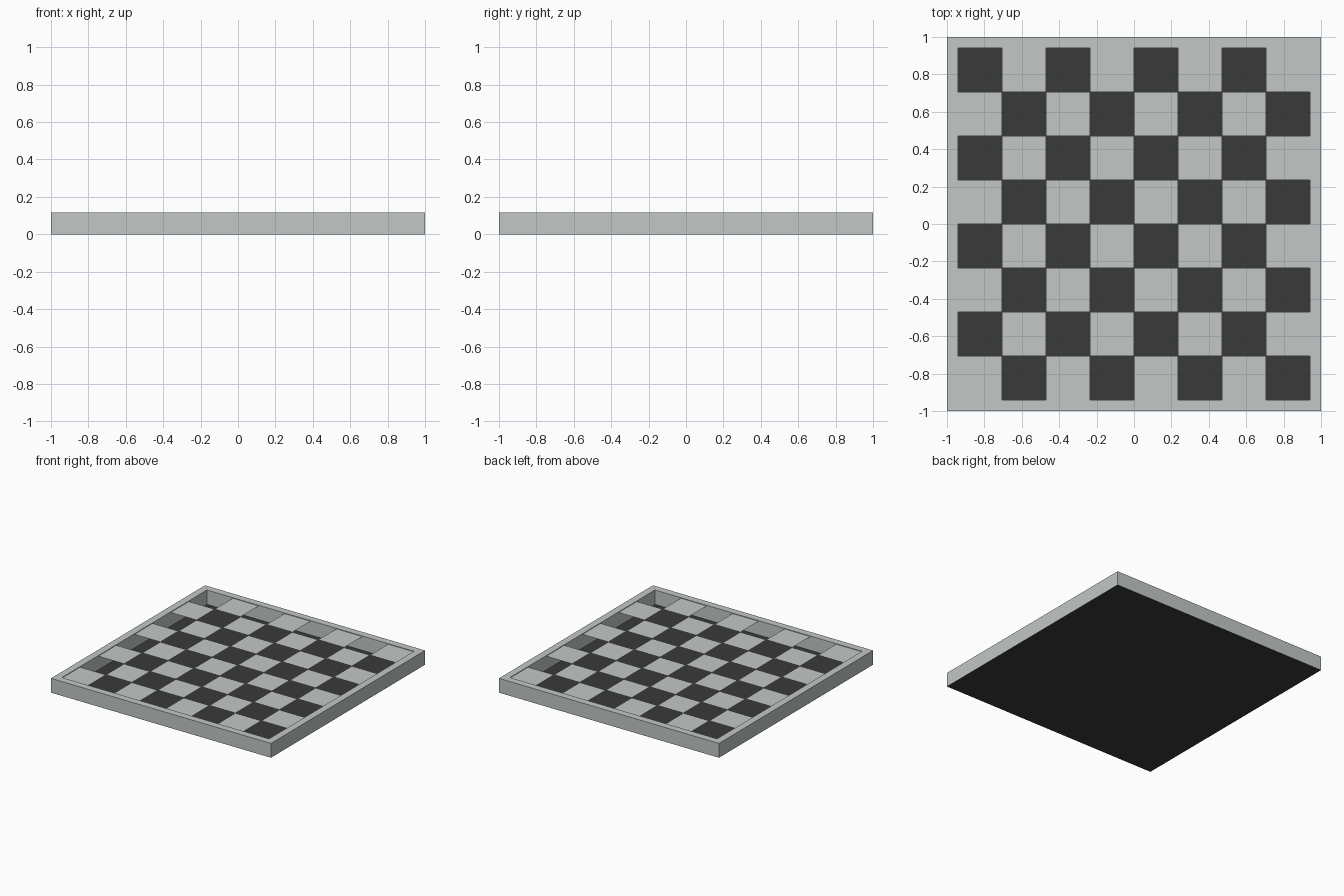
import bpy, bmesh

if "Cube" in bpy.data.objects:
    bpy.data.objects.remove(bpy.data.objects["Cube"])

U = 1 / 17            # frame bar width; squares are four units wide
H = 2 * U             # frame height
SQ = 4 * U
IN = 1 - U            # inner edge of the frame


def material(name, rgb):
    m = bpy.data.materials.new(name)
    m.diffuse_color = (*rgb, 1)
    m.use_nodes = True
    m.node_tree.nodes["Principled BSDF"].inputs["Base Color"].default_value = m.diffuse_color
    return m


light = material("pale grey", (0.54, 0.58, 0.57))
dark = material("charcoal", (0.042, 0.042, 0.042))


def finish(name, bm, mat):
    me = bpy.data.meshes.new(name)
    bm.to_mesh(me)
    bm.free()
    me.materials.append(mat)
    ob = bpy.data.objects.new(name, me)
    bpy.context.collection.objects.link(ob)
    return ob


def quad(bm, x0, y0, x1, y1, z):
    return bm.faces.new([bm.verts.new((x, y, z)) for x, y in
                         ((x0, y0), (x1, y0), (x1, y1), (x0, y1))])


def bar(name, x0, y0, x1, y1):
    # frame bar, open underneath where the base closes it
    bm = bmesh.new()
    bmesh.ops.create_cube(bm, size=1)
    for v in bm.verts:
        v.co = (x1 if v.co.x > 0 else x0, y1 if v.co.y > 0 else y0,
                H if v.co.z > 0 else 0)
    bm.normal_update()
    bmesh.ops.delete(bm, geom=[f for f in bm.faces if f.normal.z < -0.5],
                     context='FACES')
    finish(name, bm, light)


# frame: long bars front and back, short bars between them
bar("frame_front", -1, -1, 1, -IN)
bar("frame_back", -1, IN, 1, 1)
bar("frame_left", -1, -IN, -IN, IN)
bar("frame_right", IN, -IN, 1, IN)

# dark base sheet, seen through the gaps and from below
bm = bmesh.new()
quad(bm, -1, -1, 1, 1, 0).normal_flip()
finish("base", bm, dark)

# pale squares: thin sheet near the top of the frame, every other square open
bm = bmesh.new()
for r in range(8):
    for c in range(8):
        if (r + c) % 2 == 0:
            x, y = -IN + c * SQ, -IN + r * SQ
            quad(bm, x, y, x + SQ, y + SQ, H - 0.005)
finish("pale_squares", bm, light)
